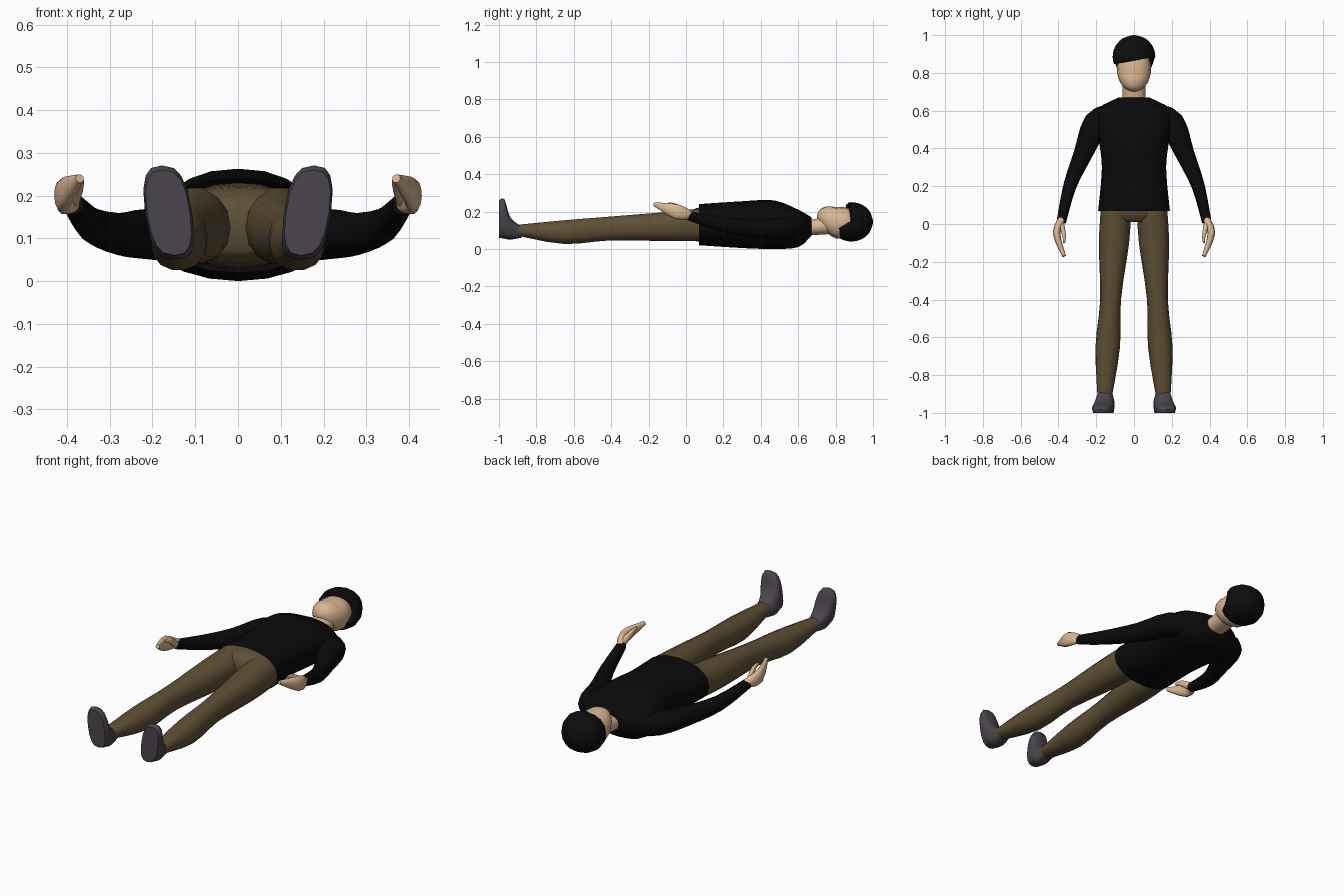
import bpy, bmesh, math
from mathutils import Vector

cube = bpy.data.objects.get("Cube")
if cube:
    bpy.data.objects.remove(cube, do_unlink=True)


def material(name, *rgb):
    mat = bpy.data.materials.new(name)
    mat.use_nodes = True
    mat.diffuse_color = (*rgb, 1)
    node = next(n for n in mat.node_tree.nodes if n.type == 'BSDF_PRINCIPLED')
    node.inputs["Base Color"].default_value = (*rgb, 1)
    return mat


skin = material("skin", .7, .47, .29)
black = material("black cloth", .003, .003, .003)
dark_hair = material("black hair", .004, .004, .004)
brown = material("brown trousers", .115, .08, .036)
grey = material("grey shoes", .07, .06, .075)


def refine(rings, steps=3):
    """Pass a smooth curve through the given rings."""
    result = []
    last = len(rings) - 1
    for i in range(last):
        before, start = rings[max(i - 1, 0)], rings[i]
        end, after = rings[i + 1], rings[min(i + 2, last)]
        for step in range(steps):
            t = step / steps
            slope_in, slope_out = (end - before) / 2, (after - start) / 2
            ease = t * t * (3 - 2 * t)
            result.append(start.lerp(end, ease)
                          + slope_in * t * (1 - t) ** 2
                          - slope_out * t * t * (1 - t))
    return result + [rings[last]]


def rounded(value, power):
    return math.copysign(abs(value) ** (2 / power), value)


def loft(name, mat, rings, sides=14, power=2.2, side=1,
         follow=False, open_start=False, warp=None):
    """Skin rings of (y, z, half width, half depth, x) into one surface."""
    rings = refine([Vector((*ring, 0)[:5]) for ring in rings])
    centres = [Vector((ring[4], ring[0], ring[1])) for ring in rings]
    bm = bmesh.new()
    loops = []
    for i, ring in enumerate(rings):
        across, up = Vector((1, 0, 0)), Vector((0, 0, 1))
        if follow:
            ahead = centres[min(i + 1, len(rings) - 1)]
            direction = ahead - centres[max(i - 1, 0)]
            across = direction.cross(up).normalized()
            up = across.cross(direction).normalized()
        loop = []
        for k in range(sides):
            turn = math.tau * k / sides
            point = (centres[i]
                     + across * ring[2] * rounded(math.cos(turn), power)
                     + up * ring[3] * rounded(math.sin(turn), power))
            if warp:
                warp(point)
            point.x *= side
            loop.append(bm.verts.new(point))
        loops.append(loop)
    for near, far in zip(loops, loops[1:]):
        for k in range(sides):
            bm.faces.new((near[k - 1], near[k], far[k], far[k - 1]))
    if not open_start:
        bm.faces.new(loops[0])
    bm.faces.new(loops[-1])
    bmesh.ops.recalc_face_normals(bm, faces=bm.faces)
    mesh = bpy.data.meshes.new(name)
    bm.to_mesh(mesh)
    bm.free()
    mesh.materials.append(mat)
    part = bpy.data.objects.new(name, mesh)
    bpy.context.collection.objects.link(part)
    bpy.ops.object.select_all(action='DESELECT')
    part.select_set(True)
    bpy.context.view_layer.objects.active = part
    bpy.ops.object.shade_smooth_by_angle(angle=math.radians(50))


def ball(y, z, length, width, depth, count=6):
    """Rings of an ellipsoid that lies along y."""
    turns = [math.pi * (i / count * .96 + .02) for i in range(count + 1)]
    return [(y - length * math.cos(turn), z,
             width * math.sin(turn), depth * math.sin(turn))
            for turn in turns]


# The chin juts forward
def jut_chin(point):
    point.z += .35 * max(0, .8 - point.y)


# The hair stops at a slanted fringe over the face
def trim_fringe(point):
    if point.z > .12:
        point.y = max(point.y, .865 + .18 * point.x)


# Legs spread toward the feet
def spread_leg(point):
    point.x += .1 - .06 * point.y


# Shoes turn out toward the toe
def splay_shoe(point):
    point.x += .14 * (point.z + 1)


# Shirt body, open at the hem
loft("shirt", black,
     [(.07, .13, .19, .11), (.3, .13, .17, .125), (.47, .13, .19, .13),
      (.6, .11, .2, .1), (.67, .12, .08, .05)],
     sides=20, open_start=True)

# Seat of the trousers
loft("trouser_seat", brown,
     [(.01, .13, .1, .06), (.06, .13, .17, .09), (.2, .13, .16, .1)],
     sides=20)

# Neck, head and hair
loft("neck", skin, [(.63, .11, .06, .04), (.79, .13, .06, .05)])
loft("head", skin, ball(.82, .14, .12, .09, .085), sides=16, warp=jut_chin)
loft("hair", dark_hair, ball(.885, .145, .115, .113, .105),
     sides=16, warp=trim_fringe)

for side, word in ((1, "left_"), (-1, "right_")):
    # Leg and shoe
    loft(word + "trouser_leg", brown,
         [(.1, .13, .08, .09), (-.1, .12, .08, .08), (-.4, .11, .055, .065),
          (-.65, .09, .065, .065), (-.9, .1, .04, .03)],
         side=side, warp=spread_leg)
    loft(word + "shoe", grey,
         [(-1, .16, .05, .1), (-.97, .16, .055, .105),
          (-.94, .11, .05, .06), (-.88, .09, .035, .03)],
         side=side, sides=16, power=2.7, warp=splay_shoe)
    # Sleeve, cupped hand and thumb
    loft(word + "sleeve", black,
         [(.58, .1, .06, .06, .11), (.53, .11, .07, .06, .2),
          (.37, .11, .05, .05, .27), (.2, .13, .035, .04, .34),
          (.01, .18, .025, .025, .385)],
         side=side, follow=True)
    loft(word + "hand", skin,
         [(.03, .18, .02, .02, .38), (-.05, .2, .02, .04, .41),
          (-.17, .24, .01, .01, .37)],
         side=side, follow=True)
    loft(word + "thumb", skin,
         [(0, .19, .015, .02, .385), (-.06, .23, .01, .015, .37),
          (-.1, .24, .005, .007, .37)],
         side=side, follow=True)
